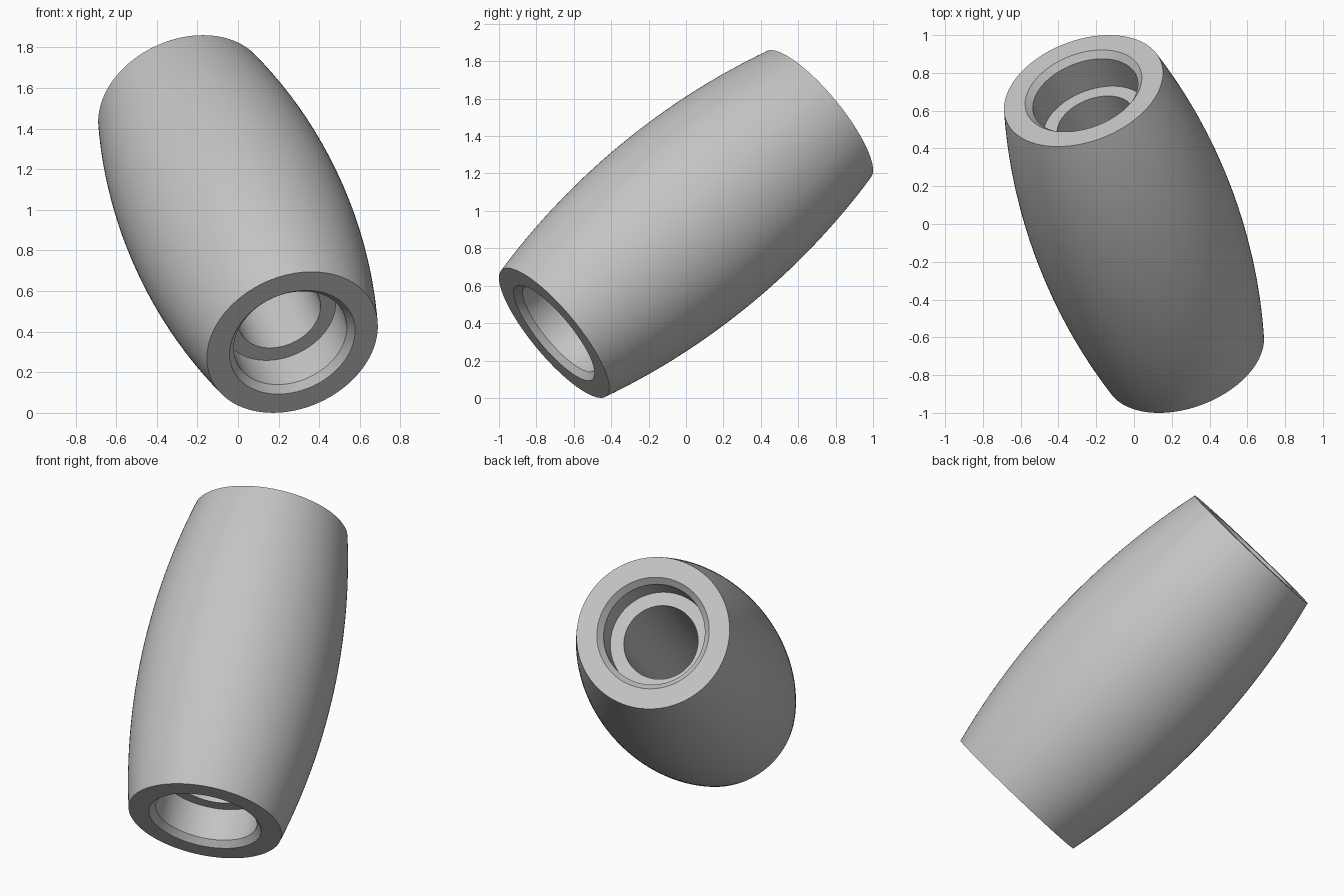
import bpy, bmesh, math
from mathutils import Vector

cube = bpy.data.objects.get("Cube")
if cube:
    bpy.data.objects.remove(cube, do_unlink=True)

# Overall dimensions
AXIS = Vector((-0.535, 1.41, 1.165))
CENTRE = Vector((0, 0, 0.93))
HALF = AXIS.length / 2
END_R, MID_R = 0.4385, 0.55
MOUTH_R, SEAT_R, BORE_R = 0.322, 0.29, 0.2125
CHAMFER, SEAT_DEPTH = 0.035, 0.23
SEGMENTS, STEPS = 128, 32

# Grey material
grey = bpy.data.materials.new("light_grey")
grey.use_nodes = True
colour = (0.55, 0.55, 0.55, 1)
grey.diffuse_color = colour
grey.node_tree.nodes["Principled BSDF"].inputs["Base Color"].default_value = colour

# Outer barrel: a circular arc from end to end
sag = MID_R - END_R
arc_r = (HALF ** 2 + sag ** 2) / (2 * sag)
profile = []
for i in range(STEPS + 1):
    h = HALF * (2 * i / STEPS - 1)
    profile.append((MID_R - arc_r + math.sqrt(arc_r ** 2 - h ** 2), h))

# Stepped bore: chamfered mouth, bearing seat and shoulder, mirrored at both ends
top_bore = [(MOUTH_R, HALF), (SEAT_R, HALF - CHAMFER),
            (SEAT_R, HALF - SEAT_DEPTH), (BORE_R, HALF - SEAT_DEPTH)]
profile += top_bore + [(r, -h) for r, h in reversed(top_bore)]

# Revolve the closed profile around the axis
bm = bmesh.new()
rings = []
for r, h in profile:
    rings.append([bm.verts.new((r * math.cos(a), r * math.sin(a), h))
                  for a in (2 * math.pi * k / SEGMENTS for k in range(SEGMENTS))])
for i, ring in enumerate(rings):
    above = rings[(i + 1) % len(rings)]
    for k in range(SEGMENTS):
        n = (k + 1) % SEGMENTS
        bm.faces.new((ring[k], ring[n], above[n], above[k]))
bmesh.ops.recalc_face_normals(bm, faces=bm.faces)
mesh = bpy.data.meshes.new("barrel_roller")
bm.to_mesh(mesh)
bm.free()
mesh.materials.append(grey)

# Lay the roller along its tilted axis
roller = bpy.data.objects.new("barrel_roller", mesh)
bpy.context.collection.objects.link(roller)
roller.location = CENTRE
roller.rotation_mode = "QUATERNION"
roller.rotation_quaternion = AXIS.to_track_quat("Z", "Y")
bpy.context.view_layer.objects.active = roller
roller.select_set(True)
bpy.ops.object.shade_smooth_by_angle(angle=math.radians(30))
